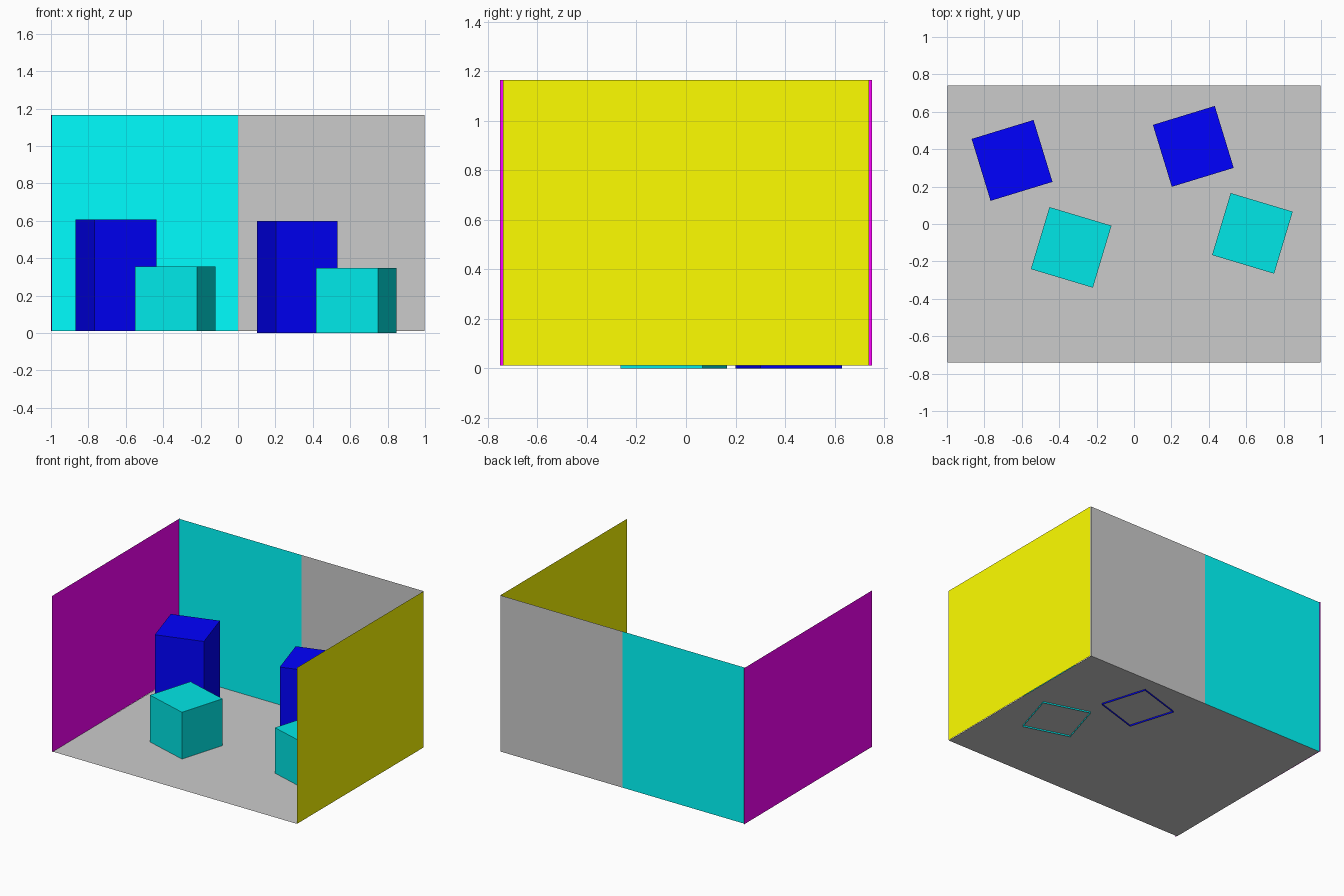
import bpy, bmesh
from math import radians
from mathutils import Matrix

if "Cube" in bpy.data.objects:
    bpy.data.objects.remove(bpy.data.objects["Cube"])


def material(name, rgb):
    m = bpy.data.materials.new(name)
    m.diffuse_color = (*rgb, 1)
    m.use_nodes = True
    m.node_tree.nodes["Principled BSDF"].inputs["Base Color"].default_value = m.diffuse_color
    return m


def finish(name, bm, mat=None):
    me = bpy.data.meshes.new(name)
    bm.to_mesh(me)
    bm.free()
    if mat:
        me.materials.append(mat)
    bpy.context.collection.objects.link(bpy.data.objects.new(name, me))


def panel(name, corners, mat=None):
    bm = bmesh.new()
    bm.faces.new([bm.verts.new(c) for c in corners])
    finish(name, bm, mat)


def wall(name, a, b, mat=None):
    """Upright single-sheet wall above the floor line a-b."""
    panel(name, [(*a, LOW), (*b, LOW), (*b, HIGH), (*a, HIGH)], mat)


def block(name, x, y, angle, z0, height, mat):
    """Square block without a bottom face, turned about z."""
    bm = bmesh.new()
    place = (Matrix.Translation((x, y, z0 + height / 2))
             @ Matrix.Rotation(radians(angle), 4, 'Z')
             @ Matrix.Diagonal((SIDE, SIDE, height, 1)))
    bmesh.ops.create_cube(bm, size=1, matrix=place)
    bm.normal_update()
    bottom = [f for f in bm.faces if f.normal.z < -0.9]
    bmesh.ops.delete(bm, geom=bottom, context='FACES_ONLY')
    finish(name, bm, mat)


LOW, HIGH, SIDE = 0.011, 1.165, 0.346
X, Y = 0.997, 0.74

magenta = material("magenta", (1, 0, 1))
yellow = material("yellow", (1, 1, 0))
cyan = material("cyan", (0, 1, 1))
blue = material("blue", (0, 0, 1))
teal = material("teal", (0, 0.8, 0.8))

# Room shell: open at the front and top
panel("floor", [(-X, -Y, LOW), (X, -Y, LOW), (X, Y, LOW), (-X, Y, LOW)])
wall("left_wall", (-1, 0.752), (-0.995, -0.752), magenta)
wall("right_wall", (1, -Y), (1, Y), yellow)
wall("back_wall_left", (0, Y), (-1, Y), cyan)
wall("back_wall_right", (X, Y), (0, Y))

# Two pairs of blocks; the right pair sits slightly lower
block("tall_block_left", -0.652, 0.34, 17, 0.011, 0.595, blue)
block("short_block_left", -0.336, -0.125, -16.7, 0.011, 0.346, teal)
block("tall_block_right", 0.317, 0.415, 17, 0, 0.598, blue)
block("short_block_right", 0.633, -0.05, -16.7, 0, 0.347, teal)
